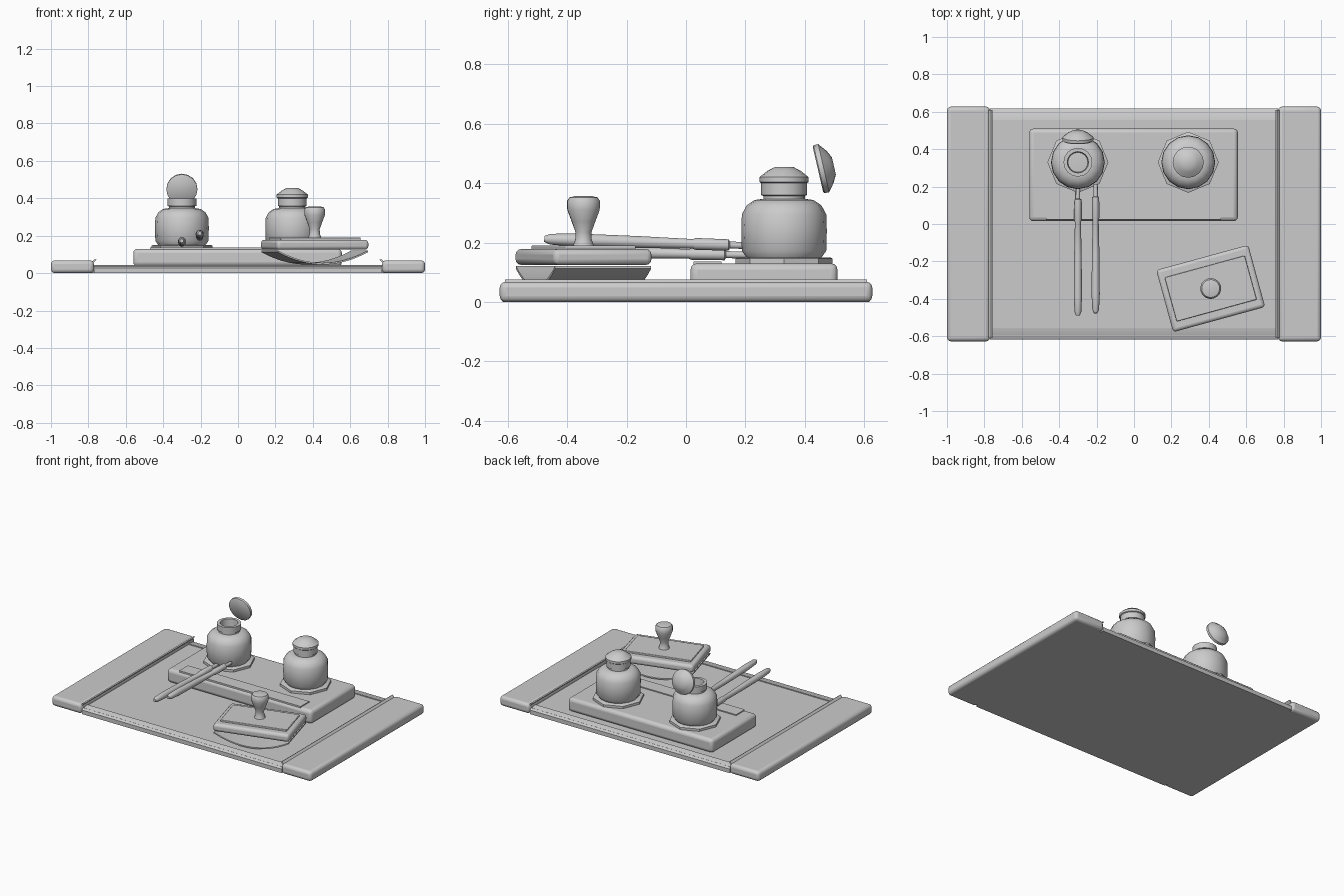
import bpy, bmesh, math
from mathutils import Vector, Matrix

if "Cube" in bpy.data.objects:
    bpy.data.objects.remove(bpy.data.objects["Cube"])

grey = bpy.data.materials.new("plain grey")
grey.diffuse_color = (0.6, 0.6, 0.6, 1)
grey.use_nodes = True
grey.node_tree.nodes["Principled BSDF"].inputs["Base Color"].default_value = grey.diffuse_color


def finish(name, bm, bevel=0.0, segs=3, smooth=True, matrix=None):
    bmesh.ops.recalc_face_normals(bm, faces=bm.faces)
    me = bpy.data.meshes.new(name)
    bm.to_mesh(me)
    bm.free()
    me.materials.append(grey)
    ob = bpy.data.objects.new(name, me)
    bpy.context.collection.objects.link(ob)
    if matrix:
        ob.matrix_world = matrix
    if bevel:
        mod = ob.modifiers.new("bevel", 'BEVEL')
        mod.width, mod.segments = bevel, segs
    if smooth:
        bpy.ops.object.select_all(action='DESELECT')
        bpy.context.view_layer.objects.active = ob
        ob.select_set(True)
        bpy.ops.object.shade_smooth_by_angle(angle=math.radians(40))
    return ob


def box(name, x0, x1, y0, y1, z0, z1, bevel=0.0, matrix=None):
    bm = bmesh.new()
    bmesh.ops.create_cube(bm, size=1)
    for v in bm.verts:
        v.co = Vector(((x0 + x1) / 2 + v.co.x * (x1 - x0),
                       (y0 + y1) / 2 + v.co.y * (y1 - y0),
                       (z0 + z1) / 2 + v.co.z * (z1 - z0)))
    return finish(name, bm, bevel, smooth=bevel > 0, matrix=matrix)


def lathe(name, profile, sides, matrix):
    """Spin (radius, height) pairs round z and close both ends."""
    bm = bmesh.new()
    rings = [[bm.verts.new((r * math.cos(math.tau * i / sides),
                            r * math.sin(math.tau * i / sides), z))
              for i in range(sides)] for r, z in profile]
    for a, b in zip(rings, rings[1:]):
        for i in range(sides):
            j = (i + 1) % sides
            bm.faces.new((a[i], a[j], b[j], b[i]))
    bm.faces.new(rings[0])
    bm.faces.new(rings[-1])
    return finish(name, bm, matrix=matrix)


def prism(name, outline, axis_len, matrix=None):
    """Extrude an (x, z) outline symmetrically along y."""
    bm = bmesh.new()
    a = [bm.verts.new((x, -axis_len / 2, z)) for x, z in outline]
    b = [bm.verts.new((x, axis_len / 2, z)) for x, z in outline]
    n = len(outline)
    for i in range(n):
        bm.faces.new((a[i], a[(i + 1) % n], b[(i + 1) % n], b[i]))
    bm.faces.new(a)
    bm.faces.new(b)
    return finish(name, bm, matrix=matrix)


T = Matrix.Translation

# Desk pad with sloping front and back rails
box("pad", -0.98, 0.98, -0.6, 0.6, 0.0, 0.036)
for s, side in ((-1, "front"), (1, "back")):
    rail = [(0.555, 0.0), (0.618, 0.0), (0.618, 0.028), (0.61, 0.034), (0.555, 0.042)]
    prism(side + "_rail", rail, 1.54, Matrix.Rotation(s * math.pi / 2, 4, 'Z'))

# End panels with a thin raised lip on the inner edge
for s, side in ((-1, "left"), (1, "right")):
    box(side + "_panel", *sorted((s * 0.77, s)), -0.627, 0.627, 0.0, 0.068, 0.02)
    prism(side + "_lip", [(s * 0.785, 0.055), (s * 0.772, 0.055),
                          (s * 0.757, 0.072), (s * 0.765, 0.076)], 1.22)

# Inkwell stand and pen rest
box("stand", -0.56, 0.555, 0.015, 0.51, 0.036, 0.13, 0.022)
box("pen_rest", -0.47, 0.465, 0.025, 0.12, 0.11, 0.137)

# Inkwells: octagonal foot, rounded jar and collar
cap = [(0.078, 0.0), (0.083, 0.004), (0.083, 0.02), (0.055, 0.042), (0.03, 0.055)]
for x, side in ((-0.3, "left"), (0.29, "right")):
    at = T((x, 0.33, 0))
    lathe(side + "_foot", [(0.155, 0.125), (0.163, 0.13), (0.163, 0.146), (0.155, 0.15)], 8, at)
    lathe(side + "_jar", [(0.125, 0.148), (0.142, 0.172), (0.144, 0.24), (0.142, 0.295),
                          (0.126, 0.325), (0.1, 0.343), (0.072, 0.347)], 16, at)
    neck = [(0.07, 0.34), (0.07, 0.357), (0.077, 0.36), (0.077, 0.4)]
    if side == "left":  # open mouth
        neck += [(0.057, 0.4), (0.052, 0.33)]
    lathe(side + "_neck", neck, 16, at)
lathe("right_cap", cap, 16, T((0.29, 0.33, 0.4)))
tilt = Matrix.Rotation(math.radians(-77), 4, 'X')
lathe("open_cap", cap, 16, T((-0.3, 0.444, 0.446)) @ tilt)

# Pens: tapered handle, ferrule and nib lying on the stand
pen = [(0.01, 0.0), (0.018, 0.02), (0.022, 0.1), (0.02, 0.32), (0.016, 0.5),
       (0.02, 0.51), (0.019, 0.62), (0.012, 0.625), (0.011, 0.69)]
for name, start, end in (("left_pen", (-0.3, -0.49, 0.172), (-0.3, 0.2, 0.158)),
                         ("right_pen", (-0.205, -0.477, 0.212), (-0.205, 0.2, 0.19))):
    d = Vector(end) - Vector(start)
    lathe(name, pen, 12, T(start) @ d.to_track_quat('Z', 'Y').to_matrix().to_4x4())

# Rocker blotter: curved sheet, holder, top plate and knob
turn = T((0.41, -0.345, 0)) @ Matrix.Rotation(math.radians(15.3), 4, 'Z')
arc = [(-0.25 + 0.5 * i / 16, 0.046 + 0.066 * (i / 8 - 1) ** 2) for i in range(17)]
prism("blotter_sheet", arc + [(x, z + 0.009) for x, z in reversed(arc)], 0.335, turn)
box("blotter_holder", -0.255, 0.255, -0.172, 0.172, 0.125, 0.178, 0.018, turn)
box("blotter_plate", -0.222, 0.222, -0.122, 0.122, 0.17, 0.19, 0.004, turn)
lathe("blotter_knob", [(0.036, 0.188), (0.028, 0.21), (0.027, 0.235), (0.04, 0.27),
                       (0.055, 0.31), (0.056, 0.34), (0.048, 0.352), (0.03, 0.356)], 16, turn)
